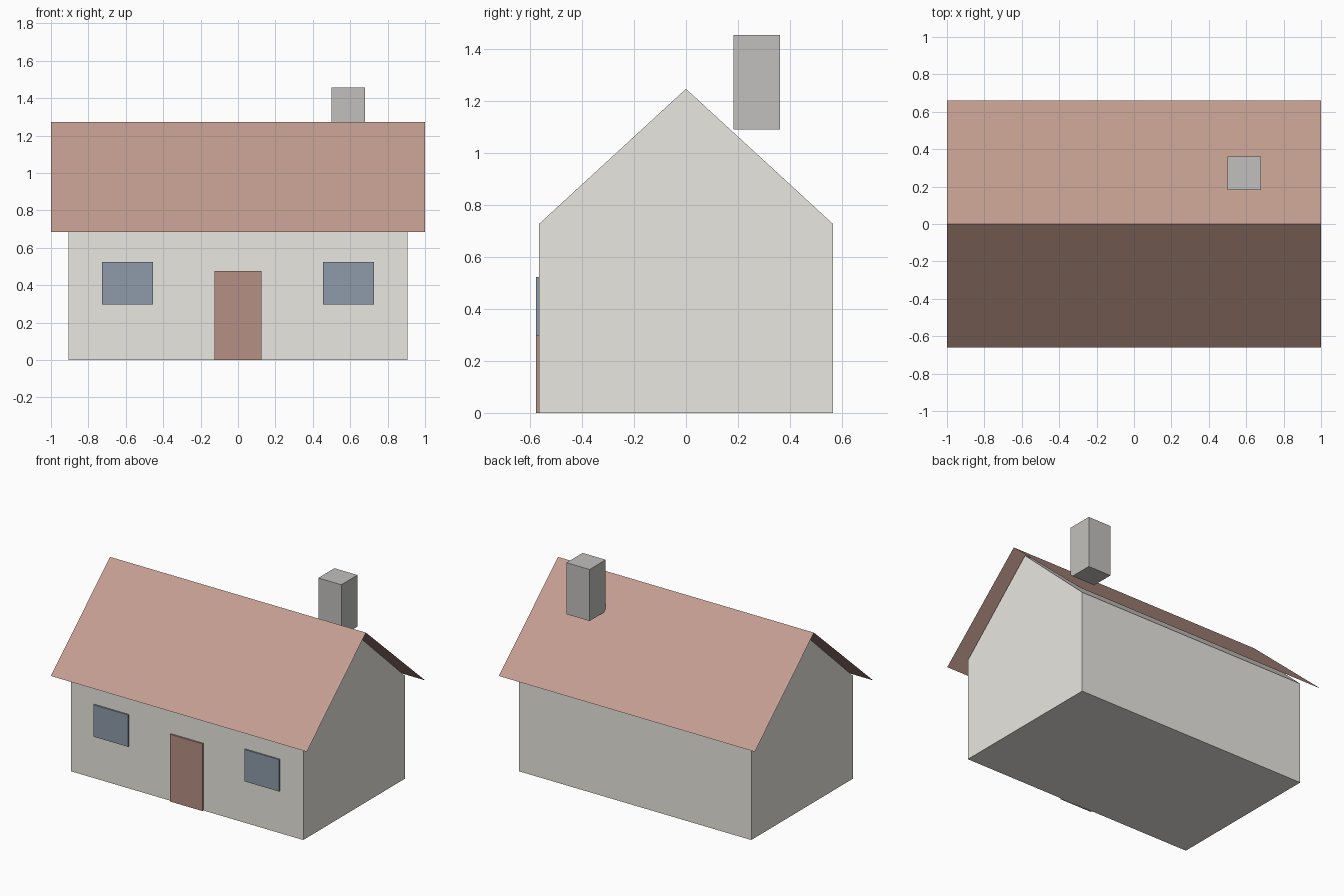
import bpy

if "Cube" in bpy.data.objects:
    bpy.data.objects.remove(bpy.data.objects["Cube"])


def material(name, rgb):
    mat = bpy.data.materials.new(name)
    mat.diffuse_color = (*rgb, 1)
    mat.use_nodes = True
    mat.node_tree.nodes["Principled BSDF"].inputs["Base Color"].default_value = mat.diffuse_color
    return mat


def add_mesh(name, verts, faces, mat):
    mesh = bpy.data.meshes.new(name)
    mesh.from_pydata(verts, [], faces)
    mesh.materials.append(mat)
    obj = bpy.data.objects.new(name, mesh)
    bpy.context.collection.objects.link(obj)
    return obj


def extrude_x(name, profile, half, mat, closed=True):
    """Sweep a (y, z) profile from -half to half along x."""
    n = len(profile)
    verts = [(x, y, z) for x in (-half, half) for y, z in profile]
    faces = [(i, i + n, (i + 1) % n + n, (i + 1) % n)
             for i in range(n if closed else n - 1)]
    if closed:
        faces += [tuple(range(n)), tuple(reversed(range(n, 2 * n)))]
        faces = [f[::-1] for f in faces]
    return add_mesh(name, verts, faces, mat)


def box(name, lo, hi, mat):
    bpy.ops.mesh.primitive_cube_add(
        size=1, location=[(a + b) / 2 for a, b in zip(lo, hi)])
    obj = bpy.context.object
    obj.name = name
    obj.scale = [b - a for a, b in zip(lo, hi)]
    bpy.ops.object.transform_apply(location=False, rotation=False, scale=True)
    obj.data.materials.append(mat)
    return obj


plaster = material("plaster", (0.82, 0.80, 0.75))
tile = material("roof_tile", (0.55, 0.34, 0.28))
wood = material("door_wood", (0.47, 0.28, 0.23))
glass = material("window_glass", (0.27, 0.33, 0.40))
stone = material("chimney_stone", (0.54, 0.53, 0.51))

# Walls: closed prism with gable ends
extrude_x("walls", [(-0.567, 0), (-0.567, 0.727), (0, 1.248),
                    (0.567, 0.727), (0.567, 0)], 0.907, plaster)

# Roof: two thin sheets meeting at the ridge
extrude_x("roof", [(-0.66, 0.684), (0, 1.273), (0.66, 0.684)],
          1.0, tile, closed=False)

# Chimney, resting on the back slope
box("chimney", (0.5, 0.182, 1.092), (0.68, 0.362, 1.456), stone)

# Door and windows on the front wall
box("door", (-0.126, -0.578, 0), (0.126, -0.56, 0.475), wood)
for side, x in (("left", -0.59), ("right", 0.59)):
    box(f"{side}_window", (x - 0.136, -0.578, 0.298),
        (x + 0.136, -0.56, 0.523), glass)
